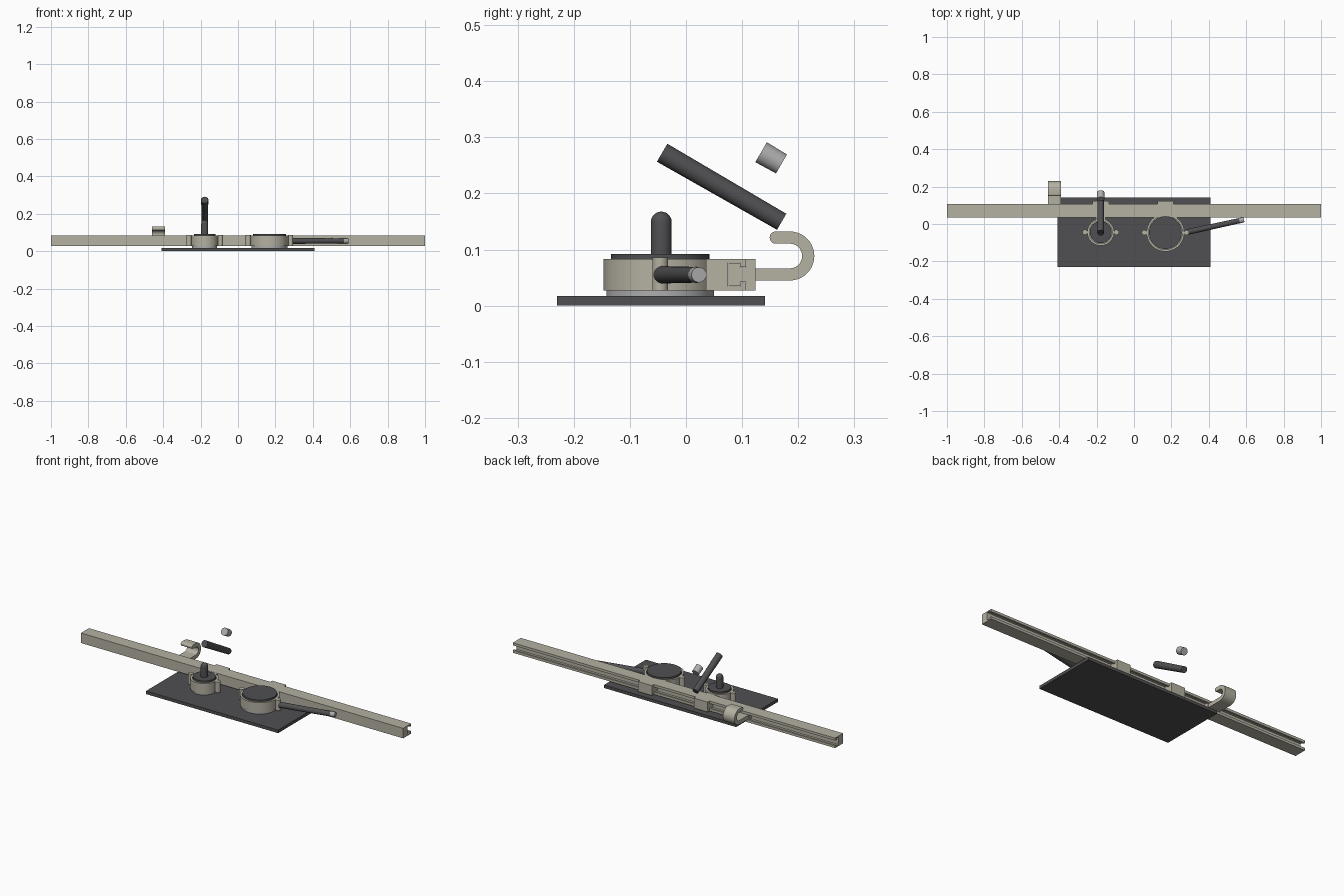
import bpy, bmesh, math
from mathutils import Vector

if "Cube" in bpy.data.objects:
    bpy.data.objects.remove(bpy.data.objects["Cube"])


def material(name, c):
    m = bpy.data.materials.new(name)
    m.diffuse_color = (*c, 1)
    m.use_nodes = True
    m.node_tree.nodes["Principled BSDF"].inputs["Base Color"].default_value = m.diffuse_color
    return m


BEIGE = material("beige", (0.46, 0.44, 0.36))
DARK = material("charcoal", (0.08, 0.08, 0.085))
LIGHT = material("light_grey", (0.42, 0.42, 0.42))


def finish(name, bm, mat):
    bmesh.ops.recalc_face_normals(bm, faces=bm.faces)
    me = bpy.data.meshes.new(name)
    bm.to_mesh(me)
    bm.free()
    ob = bpy.data.objects.new(name, me)
    bpy.context.collection.objects.link(ob)
    me.materials.append(mat)
    bpy.ops.object.select_all(action='DESELECT')
    bpy.context.view_layer.objects.active = ob
    ob.select_set(True)
    bpy.ops.object.shade_smooth_by_angle(angle=math.radians(35))
    return ob


def extrude_x(name, profile, x0, x1, mat):
    """Extrude a (y, z) outline along x."""
    bm = bmesh.new()
    f = bm.faces.new([bm.verts.new((x0, y, z)) for y, z in profile])
    new = bmesh.ops.extrude_face_region(bm, geom=[f])["geom"]
    bmesh.ops.translate(bm, vec=(x1 - x0, 0, 0),
                        verts=[v for v in new if isinstance(v, bmesh.types.BMVert)])
    return finish(name, bm, mat)


def lathe(name, profile, start, axis, mat, closed=False, n=48):
    """Spin (radius, height) points around an axis beginning at start."""
    bm = bmesh.new()
    vs = [bm.verts.new((r, 0, h)) for r, h in profile]
    es = [bm.edges.new(p) for p in zip(vs, vs[1:])]
    if closed:
        es.append(bm.edges.new((vs[-1], vs[0])))
    bmesh.ops.spin(bm, geom=vs + es, cent=(0, 0, 0), axis=(0, 0, 1),
                   angle=math.tau, steps=n, use_duplicate=False)
    bmesh.ops.remove_doubles(bm, verts=bm.verts, dist=1e-5)
    bm.transform(Vector((0, 0, 1)).rotation_difference(Vector(axis)).to_matrix().to_4x4())
    bmesh.ops.translate(bm, vec=start, verts=bm.verts)
    return finish(name, bm, mat)


def rod(name, a, b, r0, r1, mat, n=32):
    d = Vector(b) - Vector(a)
    return lathe(name, [(0, 0), (r0, 0), (r1, d.length), (0, d.length)], a, d, mat, n=n)


def box(name, x0, x1, y0, y1, z0, z1, mat):
    return extrude_x(name, [(y0, z0), (y1, z0), (y1, z1), (y0, z1)], x0, x1, mat)


# base plate and slotted rail
box("base_plate", -0.41, 0.41, -0.23, 0.141, 0, 0.017, DARK)
Z0, Z1 = 0.027, 0.083
extrude_x("slotted_rail", [(0.036, Z0), (0.107, Z0), (0.107, 0.041), (0.0965, 0.041),
                           (0.0965, 0.034), (0.075, 0.034), (0.075, 0.077),
                           (0.0965, 0.077), (0.0965, 0.069), (0.107, 0.069),
                           (0.107, Z1), (0.036, Z1)], -1, 1, BEIGE)


def tongue(y_end, z0, z1):
    """T-shaped outline that slides in the rail slot, ending in a block."""
    return [(0.076, 0.035), (0.096, 0.035), (0.096, 0.042), (0.107, 0.042),
            (0.107, z0), (y_end, z0), (y_end, z1), (0.107, z1),
            (0.107, 0.068), (0.096, 0.068), (0.096, 0.076), (0.076, 0.076)]


# clamp rings with lids, ears and sliding brackets
for side, cx, cy, R in (("left", -0.178, -0.044, 0.072), ("right", 0.168, -0.046, 0.101)):
    lathe(side + "_clamp_ring", [(R, Z0), (R, Z1), (R - 0.011, Z1), (R - 0.011, Z0)],
          (cx, cy, 0), (0, 0, 1), BEIGE, closed=True, n=64)
    rod(side + "_lower_flange", (cx, cy, 0.017), (cx, cy, 0.028), R - 0.005, R - 0.005, LIGHT, 64)
    rod(side + "_round_body", (cx, cy, 0.02), (cx, cy, 0.092), R - 0.0135, R - 0.0135, DARK, 64)
    for s in (-1, 1):
        ex = cx + s * (R + 0.012)
        rod(f"{side}_clamp_ear", (ex, cy, Z0), (ex, cy, 0.086), 0.014, 0.014, BEIGE)
    box(side + "_ring_mount", cx - 0.025, cx + 0.025, cy + R - 0.008, 0.04, Z0, Z1 - 0.001,
        BEIGE) if side == "left" else None
    extrude_x(side + "_slide_bracket", tongue(0.124, Z0, Z1), cx - 0.043, cx + 0.043, BEIGE)

# rear hook: straight shank, half-turn, rounded tip
yc, zc, ro, ri = 0.185, 0.0885, 0.0437, 0.022
rm, rt = (ro + ri) / 2, (ro - ri) / 2


def arc(cy, cz, r, a0, a1, n):
    return [(cy + r * math.cos(math.radians(a0 + (a1 - a0) * i / n)),
             cz + r * math.sin(math.radians(a0 + (a1 - a0) * i / n))) for i in range(n + 1)]


hook = [(0.1, zc - ro)] + arc(yc, zc, ro, -90, 90, 20) \
    + arc(0.16, zc + rm, rt, 90, 270, 10) + arc(yc, zc, ri, 90, -90, 20) + [(0.1, zc - ri)]
extrude_x("rear_hook", hook, -0.46, -0.39, BEIGE)
extrude_x("hook_slide", [(0.076, 0.035), (0.096, 0.035), (0.096, 0.076), (0.076, 0.076)],
          -0.46, -0.39, BEIGE)

# domed post on the left lid
r = 0.0185
lathe("domed_post", [(0, 0.085), (r, 0.085)] + arc(0, 0.149, r, 0, 89.99, 10) + [(0, 0.149 + r)],
      (-0.178, -0.044, 0), (0, 0, 1), DARK, n=32)

# side handle with tip
a, b = Vector((0.285, -0.043, 0.055)), Vector((0.588, 0.023, 0.055))
m = a.lerp(b, 0.92)
rod("side_handle", a, m, 0.0155, 0.014, DARK)
rod("side_handle_tip", m, b, 0.0145, 0.0135, LIGHT)

# raised tilted handle and its separate tip
d = Vector((0, math.cos(math.radians(30)), -0.5))
c = Vector((-0.178, 0.064, 0.211))
rod("raised_handle", c - d * 0.123, c + d * 0.123, 0.0185, 0.0165, DARK)
c = Vector((-0.178, 0.152, 0.263))
rod("raised_handle_tip", c - d * 0.021, c + d * 0.021, 0.0205, 0.0195, LIGHT)
